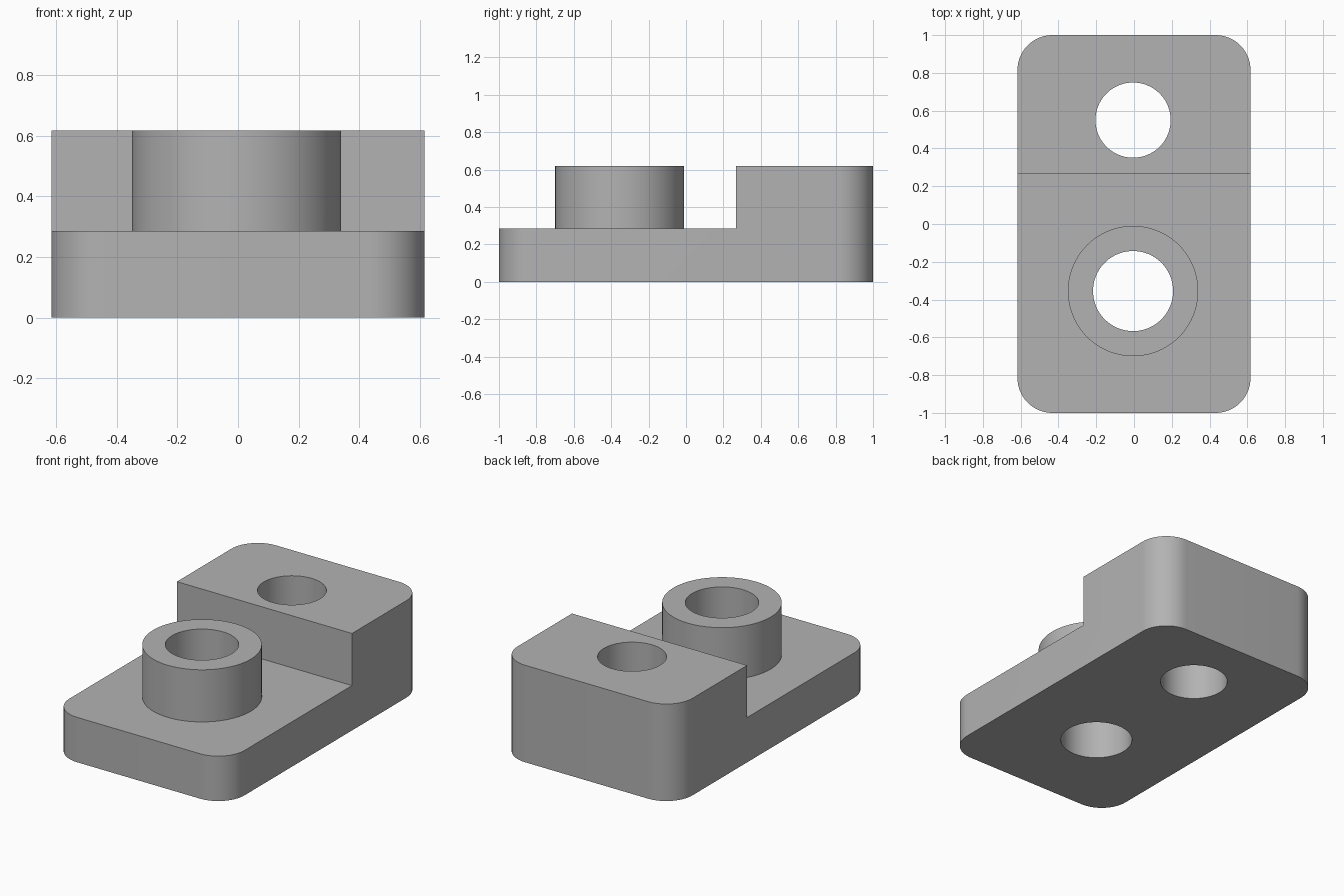
import bpy
import bmesh
from math import sin, cos, pi, radians

cube = bpy.data.objects.get("Cube")
if cube:
    bpy.data.objects.remove(cube, do_unlink=True)

HALF_W, HALF_L, CORNER = 0.617, 1.0, 0.185
PLATE_Z, TOP_Z, STEP_Y = 0.286, 0.618, 0.266
AXIS_X, BOSS_Y, HOLE_Y = -0.005, -0.355, 0.55

grey = bpy.data.materials.new("plain grey")
grey.use_nodes = True
colour = (0.45, 0.45, 0.45, 1)
grey.diffuse_color = colour
grey.node_tree.nodes["Principled BSDF"].inputs["Base Color"].default_value = colour


def prism(name, outline, z0, z1):
    """Closed upright solid from a counter-clockwise plan outline."""
    bm = bmesh.new()
    base = bm.faces.new([bm.verts.new((x, y, z0)) for x, y in outline])
    top = bmesh.ops.extrude_face_region(bm, geom=[base], use_keep_orig=True)["geom"]
    verts = [v for v in top if isinstance(v, bmesh.types.BMVert)]
    bmesh.ops.translate(bm, verts=verts, vec=(0, 0, z1 - z0))
    bmesh.ops.recalc_face_normals(bm, faces=bm.faces)
    mesh = bpy.data.meshes.new(name)
    bm.to_mesh(mesh)
    bm.free()
    mesh.materials.append(grey)
    obj = bpy.data.objects.new(name, mesh)
    bpy.context.collection.objects.link(obj)
    return obj


def arc(cx, cy, r, start, end, steps):
    angles = [start + (end - start) * i / steps for i in range(steps + 1)]
    return [(cx + r * cos(a), cy + r * sin(a)) for a in angles]


def circle(cy, r):
    return arc(AXIS_X, cy, r, 0, 2 * pi, 96)[:-1]


def combine(target, tool, operation):
    """Apply a boolean and discard the tool solid."""
    tool.hide_render = True
    bpy.context.view_layer.objects.active = target
    mod = target.modifiers.new(operation, "BOOLEAN")
    mod.operation, mod.solver, mod.object = operation, "EXACT", tool
    bpy.ops.object.modifier_apply(modifier=mod.name)
    bpy.data.objects.remove(tool, do_unlink=True)


# Rounded block
outline = []
for i, (sx, sy) in enumerate([(1, 1), (-1, 1), (-1, -1), (1, -1)]):
    outline += arc(sx * (HALF_W - CORNER), sy * (HALF_L - CORNER), CORNER,
                   i * pi / 2, (i + 1) * pi / 2, 16)
body = prism("stepped_block", outline, 0, TOP_Z)

# Lower front step
step = [(-1, -2), (1, -2), (1, STEP_Y), (-1, STEP_Y)]
combine(body, prism("step_cutter", step, PLATE_Z, 1), "DIFFERENCE")

# Round boss on the step
combine(body, prism("boss", circle(BOSS_Y, 0.345), PLATE_Z - 0.1, TOP_Z), "UNION")

# Through holes
for y, r in [(BOSS_Y, 0.212), (HOLE_Y, 0.199)]:
    combine(body, prism("hole_cutter", circle(y, r), -0.5, 1), "DIFFERENCE")

bpy.ops.object.select_all(action="DESELECT")
body.select_set(True)
bpy.context.view_layer.objects.active = body
bpy.ops.object.shade_smooth_by_angle(angle=radians(30))
